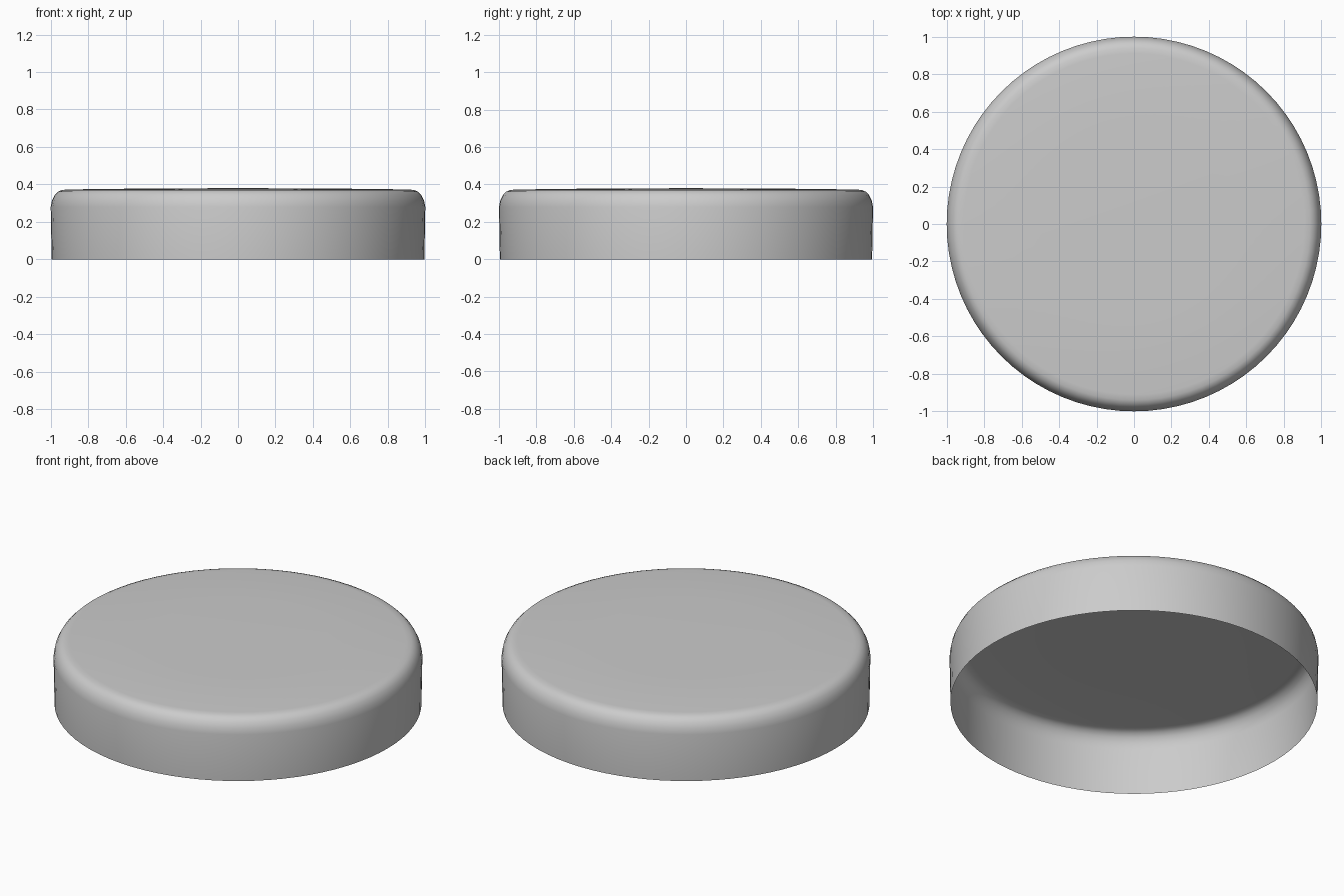
import bpy, bmesh, math

if "Cube" in bpy.data.objects:
    bpy.data.objects.remove(bpy.data.objects["Cube"])

SIDES = 80
# Wall, rounded shoulder and very slightly domed top (radius, height)
profile = [(0.995, 0.0), (1.0, 0.28), (0.993, 0.315), (0.979, 0.343),
           (0.961, 0.361), (0.94, 0.37), (0.91, 0.373), (0.5, 0.378)]

bm = bmesh.new()
rings = [[bm.verts.new((r * math.cos(2 * math.pi * i / SIDES),
                        r * math.sin(2 * math.pi * i / SIDES), z))
          for i in range(SIDES)] for r, z in profile]
for a, b in zip(rings, rings[1:]):
    for i in range(SIDES):
        j = (i + 1) % SIDES
        bm.faces.new((a[i], a[j], b[j], b[i]))

# Centre of the top, underside left open as a thin shell
centre = bm.verts.new((0, 0, 0.38))
for i in range(SIDES):
    bm.faces.new((rings[-1][i], rings[-1][(i + 1) % SIDES], centre))

mesh = bpy.data.meshes.new("round_lid")
bm.to_mesh(mesh)
bm.free()
lid = bpy.data.objects.new("round_lid", mesh)
bpy.context.collection.objects.link(lid)
bpy.context.view_layer.objects.active = lid
lid.select_set(True)
bpy.ops.object.shade_smooth_by_angle(angle=math.radians(35))
